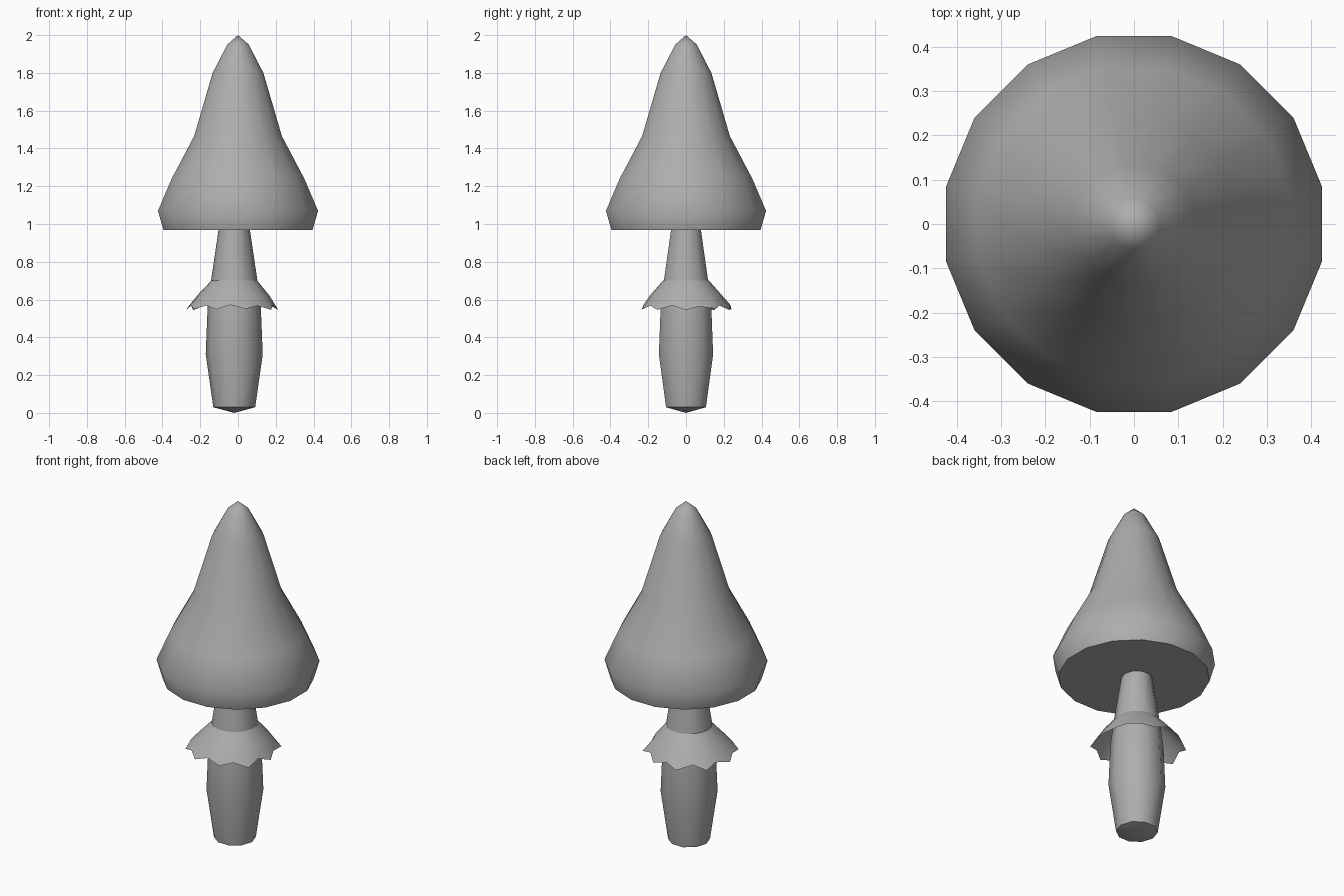
import bpy, math, random

if "Cube" in bpy.data.objects:
    bpy.data.objects.remove(bpy.data.objects["Cube"])

random.seed(4)

# Dark grey for every part
grey = bpy.data.materials.new("dark_grey")
grey.diffuse_color = (0.42, 0.42, 0.42, 1)
grey.use_nodes = True
grey.node_tree.nodes["Principled BSDF"].inputs["Base Color"].default_value = grey.diffuse_color


def ring(r, z, sides, phase, cx=0.0):
    """Circle of points at height z."""
    step = 2 * math.pi / sides
    return [(cx + r * math.cos(phase + step * i), r * math.sin(phase + step * i), z)
            for i in range(sides)]


def loft(name, rings, bottom=None, top=None, cap_bottom=False, angle=50):
    """Skin stacked rings; close the ends with a tip point or a flat face."""
    n = len(rings[0])
    verts = [p for r in rings for p in r]
    faces = [(k * n + i, k * n + (i + 1) % n, (k + 1) * n + (i + 1) % n, (k + 1) * n + i)
             for k in range(len(rings) - 1) for i in range(n)]
    if cap_bottom:
        faces.append(tuple(reversed(range(n))))
    if bottom:
        verts.append(bottom)
        faces += [((i + 1) % n, i, len(verts) - 1) for i in range(n)]
    if top:
        verts.append(top)
        o = (len(rings) - 1) * n
        faces += [(o + i, o + (i + 1) % n, len(verts) - 1) for i in range(n)]
    mesh = bpy.data.meshes.new(name)
    mesh.from_pydata(verts, [], faces)
    mesh.update()
    mesh.materials.append(grey)
    obj = bpy.data.objects.new(name, mesh)
    bpy.context.collection.objects.link(obj)
    bpy.ops.object.select_all(action='DESELECT')
    obj.select_set(True)
    bpy.context.view_layer.objects.active = obj
    bpy.ops.object.shade_smooth_by_angle(angle=math.radians(angle))
    return obj


# Tall pointed cap, 16 sides, flat underside
cap_profile = [(0.402, 0.967), (0.432, 1.07), (0.358, 1.24), (0.237, 1.465),
               (0.137, 1.80), (0.058, 1.95)]
loft("cap", [ring(r, z, 16, math.pi / 16) for r, z in cap_profile],
     top=(0, 0, 2.0), cap_bottom=True)

# Swollen stem with a shallow pointed foot
stem_profile = [(0.111, 0.03), (0.151, 0.31), (0.141, 0.56), (0.123, 0.70), (0.083, 0.97)]
loft("stem", [ring(r, z, 10, 0, -0.02) for r, z in stem_profile],
     bottom=(-0.02, 0, 0))

# Flared skirt with a ragged hem
N = 20
top_ring = ring(0.122, 0.70, N, 0, -0.02)
mid_ring = ring(0.19, 0.623, N, 0, -0.025)
hem = []
for i in range(N):
    tip = i % 2 == 0
    r = (0.248 if tip else 0.228) + random.uniform(-0.008, 0.008)
    z = (0.549 if tip else 0.568) + random.uniform(-0.006, 0.006)
    a = 2 * math.pi * i / N + random.uniform(-0.05, 0.05)
    hem.append((-0.03 + r * math.cos(a), r * math.sin(a), z))
loft("skirt", [hem, mid_ring, top_ring])
